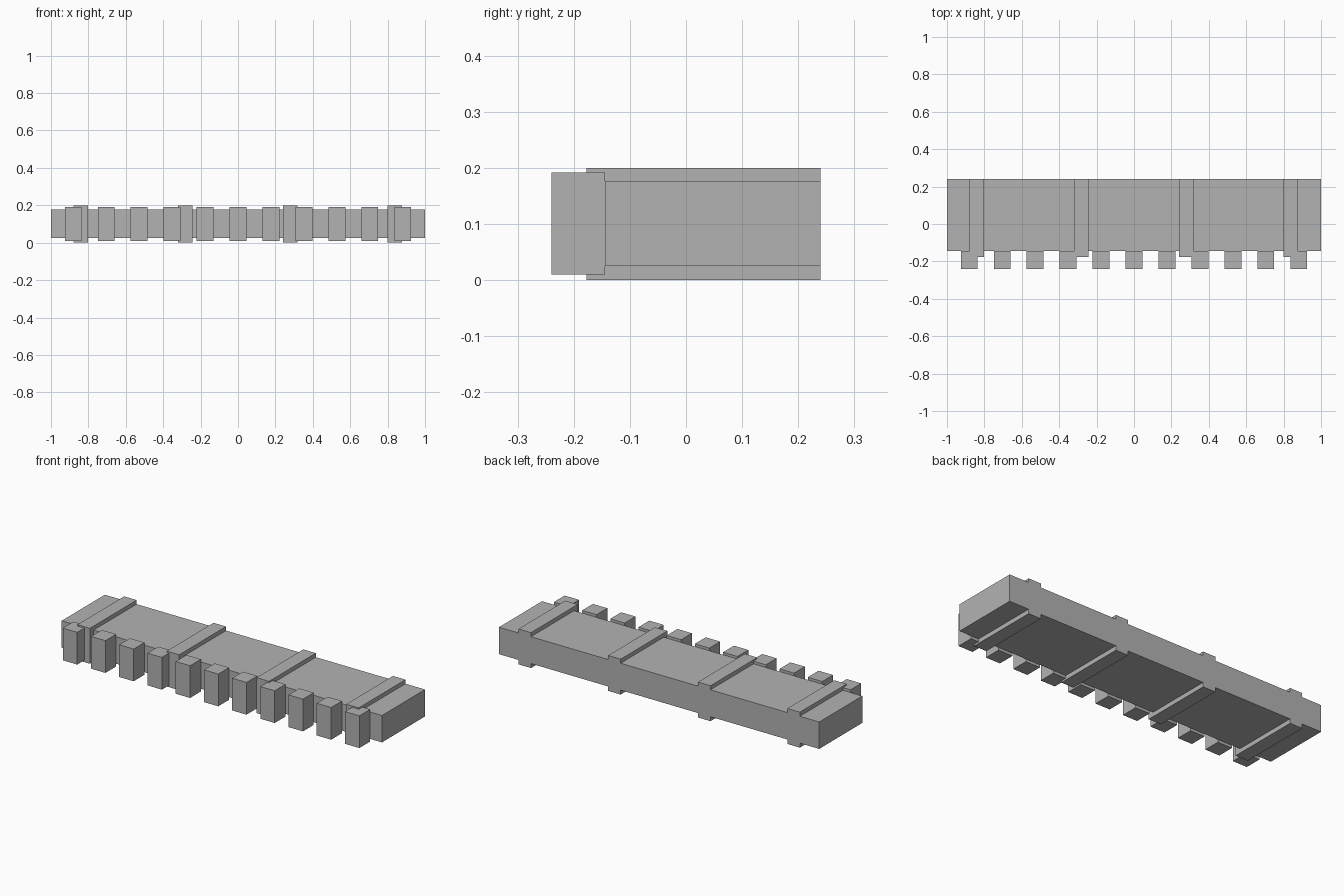
import bpy

cube = bpy.data.objects.get("Cube")
if cube:
    bpy.data.objects.remove(cube, do_unlink=True)

GREY = (0.45, 0.45, 0.45, 1)
stone = bpy.data.materials.new("stone grey")
stone.use_nodes = True
stone.diffuse_color = GREY
stone.node_tree.nodes["Principled BSDF"].inputs["Base Color"].default_value = GREY


def box(name, x, y, z):
    """Add a box spanning the given (low, high) range on each axis."""
    spans = (x, y, z)
    bpy.ops.mesh.primitive_cube_add(size=1, location=[(a + b) / 2 for a, b in spans])
    obj = bpy.context.object
    obj.name = name
    obj.scale = [b - a for a, b in spans]
    bpy.ops.object.transform_apply(location=False, rotation=False, scale=True)
    obj.data.materials.append(stone)
    return obj


BACK = 0.24
FACE = -0.144

# Main slab
box("slab", (-1, 1), (FACE, BACK), (0.025, 0.177))

# Raised bands wrapping the slab's top, front and underside
for i, x in enumerate((-0.84, -0.282, 0.279, 0.839)):
    box(f"band_{i + 1}", (x - 0.039, x + 0.039), (-0.177, BACK), (0, 0.2))

# Row of blocks along the front edge
COUNT = 11
PITCH = 0.1762
for i in range(COUNT):
    x = (i - (COUNT - 1) / 2) * PITCH
    box(f"front_block_{i + 1}", (x - 0.045, x + 0.045), (-0.24, FACE), (0.01, 0.192))
